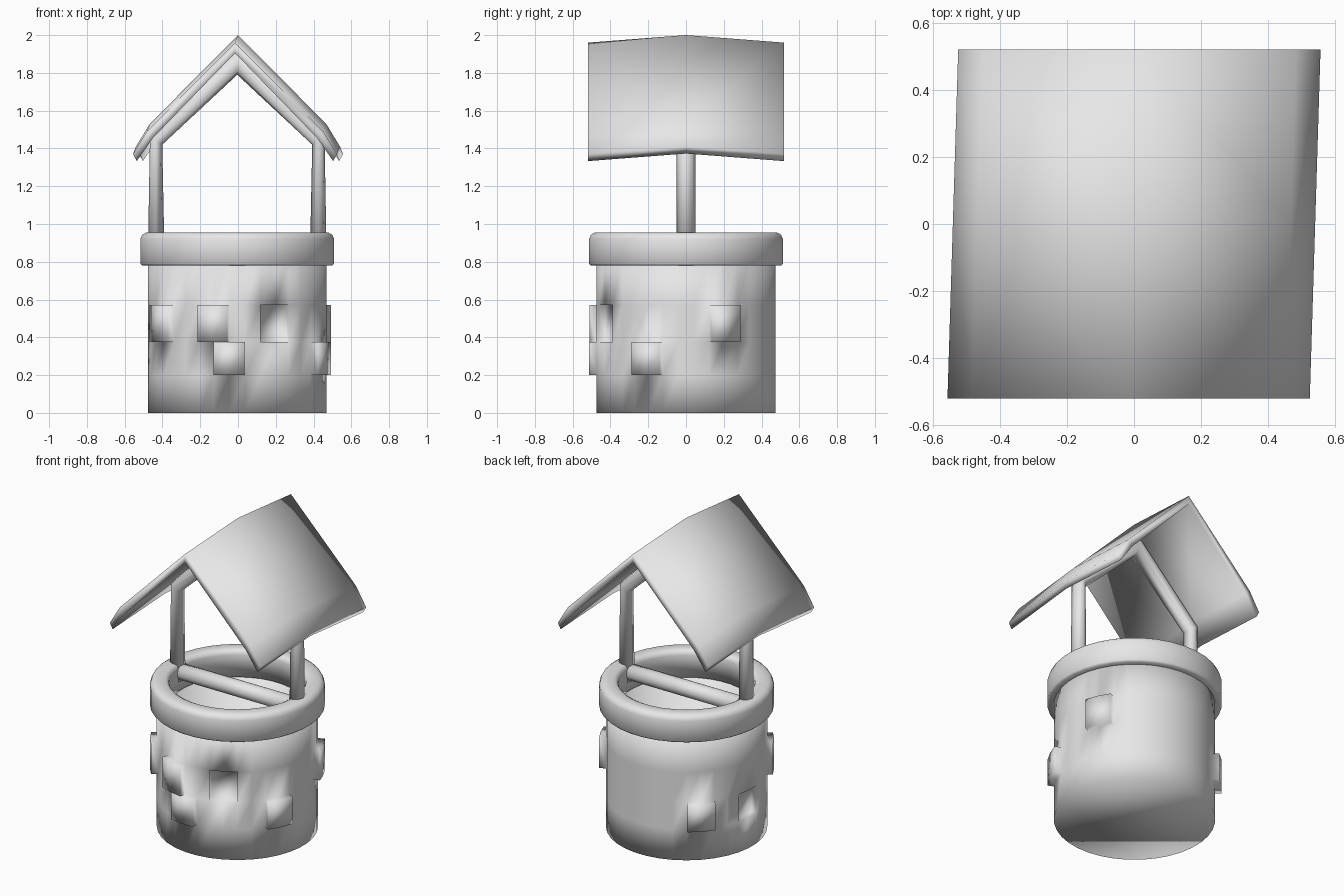
import bpy, bmesh
from math import cos, sin, pi, radians

cube = bpy.data.objects.get("Cube")
if cube:
    bpy.data.objects.remove(cube, do_unlink=True)

# One plain colour for everything
grey = bpy.data.materials.new("pale_grey")
grey.use_nodes = True
grey.diffuse_color = (0.8, 0.8, 0.8, 1)
grey.node_tree.nodes["Principled BSDF"].inputs["Base Color"].default_value = (0.8, 0.8, 0.8, 1)

SHIFT = -0.004   # the masonry and frame sit a touch off centre
SIDES = 36


def finish(name, bm):
    bmesh.ops.recalc_face_normals(bm, faces=bm.faces[:])
    for f in bm.faces:
        f.smooth = True
    mesh = bpy.data.meshes.new(name)
    bm.to_mesh(mesh)
    bm.free()
    mesh.materials.append(grey)
    obj = bpy.data.objects.new(name, mesh)
    bpy.context.collection.objects.link(obj)
    return obj


def bridge(bm, a, b):
    """Join two closed rings of vertices with quads."""
    n = len(a)
    return [bm.faces.new((a[i], a[(i + 1) % n], b[(i + 1) % n], b[i])) for i in range(n)]


def ring(bm, r, z):
    step = 2 * pi / SIDES
    return [bm.verts.new((r * cos((i + 0.5) * step) + SHIFT, r * sin((i + 0.5) * step), z))
            for i in range(SIDES)]


# Well wall: outer courses, inner shaft, bottom and floor
bm = bmesh.new()
levels = [0, 0.2, 0.375, 0.57, 0.82]
outer = [ring(bm, 0.475, z) for z in levels]
courses = [bridge(bm, a, b) for a, b in zip(outer, outer[1:])]
inner = [ring(bm, 0.41, z) for z in (0.82, 0.05)]
bridge(bm, outer[-1], inner[0])
bridge(bm, *inner)
bm.faces.new(inner[1])
bm.faces.new(outer[0])

# Raised and sunken stones: course, centre angle, depth
stones = [(2, -65, -0.035), (2, -105, 0.04), (2, -145, 0.04), (2, 25, 0.04),
          (1, -95, 0.04), (1, -25, 0.04), (1, 135, 0.04), (1, 175, -0.035)]
for course, angle, depth in stones:
    # the two neighbouring wall faces either side of the centre angle
    k = round((angle - 5) / 10)
    faces = [courses[course][(k - 1) % SIDES], courses[course][k % SIDES]]
    out = bmesh.ops.extrude_face_region(bm, geom=faces)["geom"]
    push = (depth * cos(radians(angle)), depth * sin(radians(angle)), 0)
    bmesh.ops.translate(bm, vec=push, verts=[v for v in out if isinstance(v, bmesh.types.BMVert)])
    bmesh.ops.delete(bm, geom=[f for f in faces if f.is_valid], context='FACES_ONLY')
finish("well_wall", bm)

# Rounded rim
bm = bmesh.new()
profile = [(0.40, 0.78), (0.505, 0.78), (0.515, 0.79), (0.515, 0.92), (0.506, 0.942),
           (0.485, 0.955), (0.425, 0.955), (0.407, 0.945), (0.40, 0.925)]
rings = [ring(bm, r, z) for r, z in profile]
for a, b in zip(rings, rings[1:] + rings[:1]):
    bridge(bm, a, b)
finish("well_rim", bm)


# Frame: posts bending into rafters, swept with an eight-sided section
def section(bm, inside, outside, half_y):
    (xi, zi), (xo, zo) = inside, outside
    points = []
    for i in range(8):
        c, s = cos(i * pi / 4), sin(i * pi / 4)
        points.append(bm.verts.new(((xi + xo) / 2 + (xo - xi) / 2 * c + SHIFT,
                                    half_y * s,
                                    (zi + zo) / 2 + (zo - zi) / 2 * c)))
    return points


bm = bmesh.new()
half = [((0.385, 0.84), (0.473, 0.84)), ((0.397, 1.42), (0.462, 1.47))]
apex = [((0, 1.79), (0, 1.93))]
mirrored = [((-a[0], a[1]), (-b[0], b[1])) for a, b in reversed(half)]
sections = [section(bm, a, b, 0.05) for a, b in half + apex + mirrored]
for a, b in zip(sections, sections[1:]):
    bridge(bm, a, b)
bm.faces.new(sections[0])
bm.faces.new(sections[-1])
finish("posts_and_rafters", bm)

# Crossbar between the posts
bm = bmesh.new()
ends = [[bm.verts.new((x, 0.05 * cos(i * pi / 6), 0.895 + 0.05 * sin(i * pi / 6)))
         for i in range(12)] for x in (-0.43, 0.42)]
bridge(bm, *ends)
for end in ends:
    bm.faces.new(end)
finish("crossbar", bm)

# Roof: bent sheet, arched along its length and slightly skewed
bm = bmesh.new()
top = [(0.54, 1.37), (0.467, 1.49), (0, 1.96)]
under = [(0, 1.905), (0.435, 1.455), (0.52, 1.333)]
outline = (top + [(-x, z) for x, z in reversed(top[:2])]
           + [(-x, z) for x, z in reversed(under[1:])] + under)
spans = [[bm.verts.new((x + skew, y, z + lift)) for x, z in outline]
         for y, skew, lift in ((-0.52, -0.016, 0), (0, 0, 0.04), (0.52, 0.016, 0))]
for a, b in zip(spans, spans[1:]):
    bridge(bm, a, b)
n = len(outline)
for span in (spans[0], spans[-1]):
    # end caps as quads between the top and under lines
    for i in range(n // 2 - 1):
        bm.faces.new((span[i], span[i + 1], span[n - 2 - i], span[n - 1 - i]))
finish("roof", bm)
